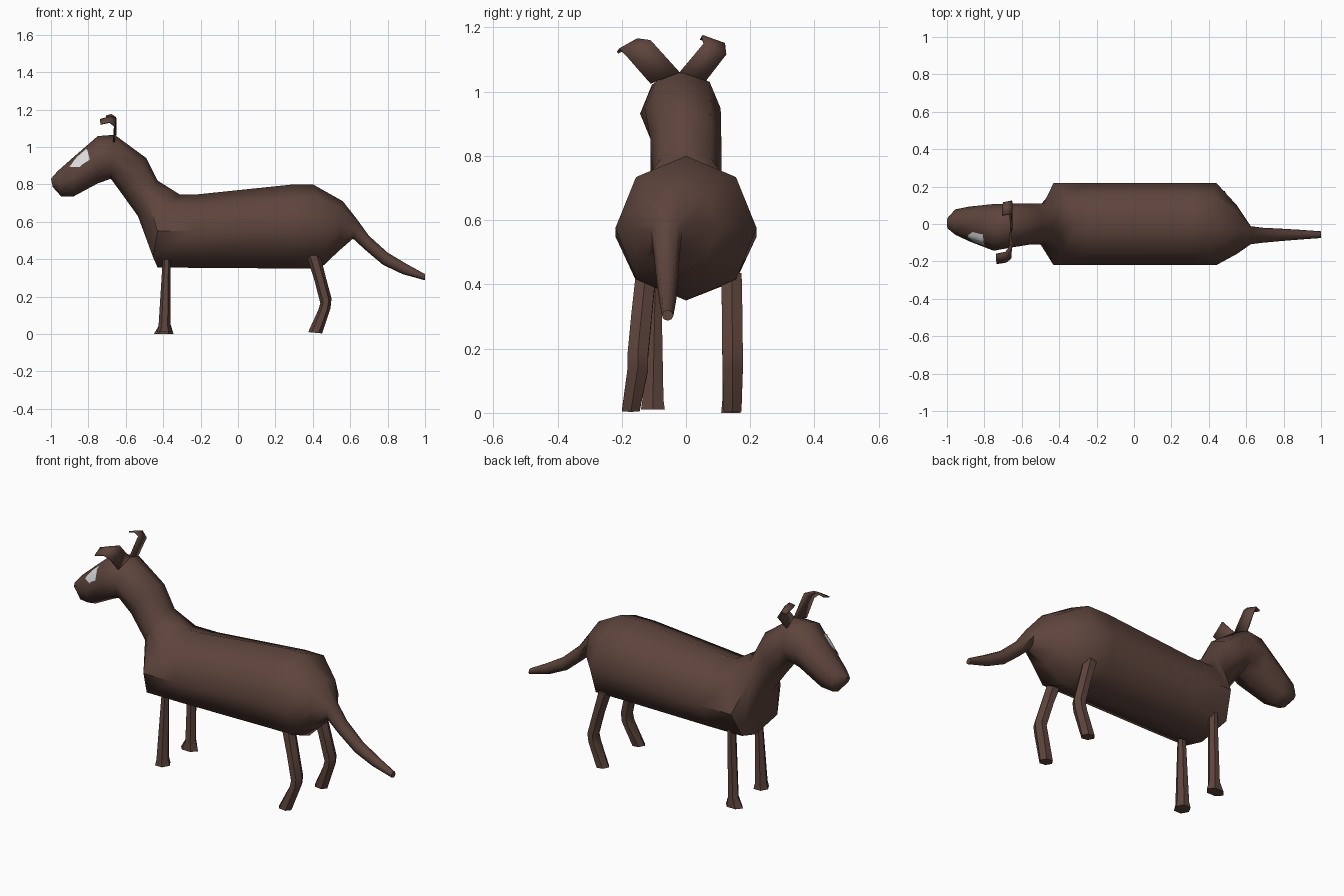
import bpy, bmesh, math
from mathutils import Vector
from mathutils.bvhtree import BVHTree

cube = bpy.data.objects.get("Cube")
if cube:
    bpy.data.objects.remove(cube, do_unlink=True)


def material(name, color):
    m = bpy.data.materials.new(name)
    m.use_nodes = True
    m.diffuse_color = color
    bsdf = m.node_tree.nodes["Principled BSDF"]
    bsdf.inputs["Base Color"].default_value = color
    bsdf.inputs["Roughness"].default_value = 0.9
    return m


BROWN = material("dark brown coat", (0.11, 0.058, 0.045, 1))
WHITE = material("white patch", (0.78, 0.78, 0.78, 1))


def finish(name, bm, mat, angle=50):
    bmesh.ops.recalc_face_normals(bm, faces=bm.faces)
    mesh = bpy.data.meshes.new(name)
    bm.to_mesh(mesh)
    bm.free()
    obj = bpy.data.objects.new(name, mesh)
    bpy.context.collection.objects.link(obj)
    mesh.materials.append(mat)
    bpy.ops.object.select_all(action="DESELECT")
    obj.select_set(True)
    bpy.context.view_layer.objects.active = obj
    bpy.ops.object.shade_smooth_by_angle(angle=math.radians(angle))
    return obj


def loft(name, rings, sides, angle=50):
    """Each ring: (x, z) of one edge, (x, z) of the other, y centre, y half width, x bulge."""
    bm = bmesh.new()
    loops = []
    for (x1, z1), (x2, z2), cy, hw, bulge in rings:
        loop = []
        for i in range(sides):
            a = math.tau * i / sides
            t = (1 + math.cos(a)) / 2
            x = x2 + (x1 - x2) * t + bulge * abs(math.sin(a))
            loop.append(bm.verts.new((x, cy + hw * math.sin(a), z2 + (z1 - z2) * t)))
        loops.append(loop)
    for a, b in zip(loops, loops[1:]):
        for i in range(sides):
            j = (i + 1) % sides
            bm.faces.new((a[i], a[j], b[j], b[i]))
    bm.faces.new(loops[0])
    bm.faces.new(loops[-1])
    return finish(name, bm, BROWN, angle)


# Muzzle, head, neck, trunk and tail in one skin
body = loft("body", [
    ((-1.0, 0.83), (-0.99, 0.785), 0.005, 0.03, 0),
    ((-0.965, 0.87), (-0.945, 0.735), 0.01, 0.068, 0),
    ((-0.88, 0.945), (-0.88, 0.735), 0.0, 0.093, 0),
    ((-0.75, 1.058), (-0.75, 0.805), -0.018, 0.125, 0),
    ((-0.66, 1.065), (-0.68, 0.83), -0.01, 0.118, 0),
    ((-0.49, 0.94), (-0.625, 0.755), 0.0, 0.11, 0),
    ((-0.43, 0.82), (-0.535, 0.63), 0.0, 0.11, 0),
    ((-0.31, 0.745), (-0.43, 0.355), 0.0, 0.22, -0.06),
    ((-0.23, 0.745), (-0.25, 0.354), 0.0, 0.22, 0),
    ((0.30, 0.80), (0.30, 0.35), 0.0, 0.22, 0),
    ((0.40, 0.80), (0.44, 0.35), 0.0, 0.22, 0.02),
    ((0.56, 0.71), (0.54, 0.445), -0.03, 0.13, 0),
    ((0.635, 0.615), (0.615, 0.51), -0.06, 0.048, 0),
    ((0.70, 0.525), (0.68, 0.45), -0.06, 0.04, 0),
    ((0.80, 0.435), (0.775, 0.37), -0.058, 0.033, 0),
    ((0.90, 0.375), (0.88, 0.32), -0.057, 0.026, 0),
    ((1.0, 0.32), (1.0, 0.287), -0.057, 0.018, 0),
], 8)

# Front legs, the right one flaring out and the left one ending in a hoof
loft("front_right_leg", [
    ((-0.40, 0.44), (-0.362, 0.44), -0.095, 0.02, 0),
    ((-0.425, 0.04), (-0.36, 0.04), -0.103, 0.038, 0),
    ((-0.435, 0.01), (-0.35, 0.01), -0.103, 0.043, 0),
], 6)
loft("front_left_leg", [
    ((-0.40, 0.44), (-0.362, 0.44), 0.14, 0.028, 0),
    ((-0.42, 0.05), (-0.36, 0.05), 0.14, 0.03, 0),
    ((-0.45, 0.0), (-0.345, 0.0), 0.14, 0.035, 0),
], 6)

# Hind legs, bent at the hock
for name, top_y, hock_y, foot_y in (("hind_right_leg", -0.125, -0.15, -0.172),
                                    ("hind_left_leg", 0.142, 0.145, 0.145)):
    loft(name, [
        ((0.365, 0.42), (0.435, 0.44), top_y, 0.036, 0),
        ((0.405, 0.30), (0.465, 0.32), (top_y + hock_y) / 2, 0.037, 0),
        ((0.44, 0.165), (0.50, 0.19), hock_y, 0.037, 0),
        ((0.43, 0.13), (0.495, 0.14), hock_y, 0.037, 0),
        ((0.375, 0.01), (0.45, 0.003), foot_y, 0.032, 0),
    ], 6)


# Ears: thin strips with the tip folded forward
def ear(name, rows):
    bm = bmesh.new()
    pairs = [[bm.verts.new(p) for p in row] for row in rows]
    for (a, b), (c, d) in zip(pairs, pairs[1:]):
        bm.faces.new((a, b, d, c))
    obj = finish(name, bm, BROWN, 40)
    thick = obj.modifiers.new("thickness", "SOLIDIFY")
    thick.thickness = 0.008
    thick.offset = 0


ear("right_ear", [
    [(-0.655, -0.02, 1.06), (-0.665, -0.11, 1.025)],
    [(-0.655, -0.11, 1.16), (-0.66, -0.185, 1.11)],
    [(-0.685, -0.15, 1.163), (-0.685, -0.205, 1.132)],
    [(-0.738, -0.16, 1.145), (-0.735, -0.213, 1.122)],
])
ear("left_ear", [
    [(-0.655, -0.02, 1.06), (-0.665, 0.055, 1.025)],
    [(-0.652, 0.055, 1.15), (-0.655, 0.125, 1.115)],
    [(-0.675, 0.05, 1.173), (-0.675, 0.12, 1.148)],
    [(-0.705, 0.045, 1.165), (-0.70, 0.115, 1.14)],
])

# White patch laid onto the right side of the face
skin = BVHTree.FromPolygons([v.co for v in body.data.vertices],
                            [p.vertices for p in body.data.polygons])
bm = bmesh.new()
outline = [(-0.90, 0.893), (-0.86, 0.945), (-0.805, 0.992), (-0.79, 0.93),
           (-0.83, 0.905), (-0.845, 0.89)]
bm.faces.new([bm.verts.new((x, -1, z)) for x, z in outline])
bmesh.ops.poke(bm, faces=bm.faces[:])
bmesh.ops.subdivide_edges(bm, edges=bm.edges[:], cuts=3, use_grid_fill=True)
for v in bm.verts:
    hit, normal, _, _ = skin.ray_cast(v.co, Vector((0, 1, 0)))
    if hit:
        v.co = hit + normal * 0.005
    else:
        v.co.y = -0.03
finish("face_patch", bm, WHITE)
